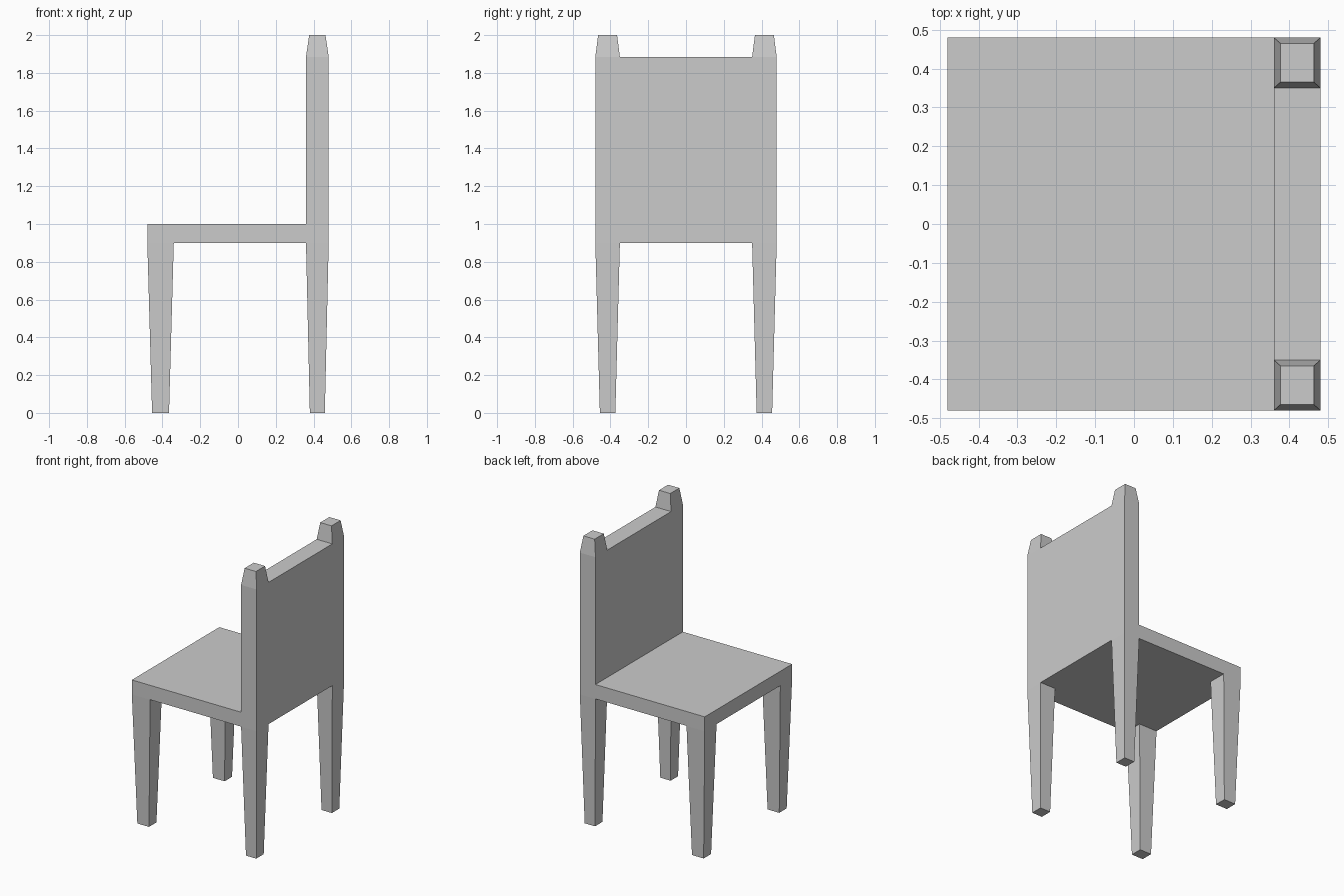
import bpy, bmesh
from mathutils import Vector

if "Cube" in bpy.data.objects:
    bpy.data.objects.remove(bpy.data.objects["Cube"])

XS = (-0.48, -0.34, 0.36, 0.48)
YS = (-0.48, -0.35, 0.35, 0.48)
SEAT_LOW, SEAT_TOP, BACK_TOP, TOP = 0.9, 1.0, 1.885, 2.0

bm = bmesh.new()


def extrude(faces, z, scale=(1, 1)):
    """Extrude faces to height z, scaling the new end about its centre."""
    new = bmesh.ops.extrude_face_region(bm, geom=faces)["geom"]
    verts = [g for g in new if isinstance(g, bmesh.types.BMVert)]
    c = sum((v.co for v in verts), Vector()) / len(verts)
    for v in verts:
        v.co = (c.x + (v.co.x - c.x) * scale[0],
                c.y + (v.co.y - c.y) * scale[1], z)


def face_at(x, y, z):
    """Horizontal face whose centre is nearest the given point."""
    p = Vector((x, y, z))
    flat = [f for f in bm.faces if abs(f.normal.z) > 0.9]
    return min(flat, key=lambda f: (f.calc_center_median() - p).length)


# Seat slab, cut where legs and backrest grow out of it
bmesh.ops.create_cube(bm, size=1)
for v in bm.verts:
    v.co = (v.co.x * 0.96, v.co.y * 0.96, SEAT_TOP if v.co.z > 0 else SEAT_LOW)
for axis, cuts in ((0, XS[1:3]), (1, YS[1:3])):
    for c in cuts:
        no = Vector((axis == 0, axis == 1, 0))
        bmesh.ops.bisect_plane(bm, geom=bm.verts[:] + bm.edges[:] + bm.faces[:],
                               plane_co=no * c, plane_no=no)
bm.normal_update()

# Tapered legs
for y in (-0.415, 0.415):
    extrude([face_at(-0.41, y, SEAT_LOW)], 0, (0.64, 0.63))
    extrude([face_at(0.42, y, SEAT_LOW)], 0, (0.66, 0.63))
    bm.normal_update()

# Backrest panel
extrude([face_at(0.42, y, SEAT_TOP) for y in (-0.415, 0, 0.415)], BACK_TOP)
bm.normal_update()

# Tapered post tips
for y in (-0.415, 0.415):
    extrude([face_at(0.42, y, BACK_TOP)], TOP, (0.72, 0.77))
    bm.normal_update()

# Merge the flat construction faces and finish
bmesh.ops.dissolve_limit(bm, angle_limit=0.005, verts=bm.verts[:], edges=bm.edges[:])
bmesh.ops.recalc_face_normals(bm, faces=bm.faces[:])
mesh = bpy.data.meshes.new("chair")
bm.to_mesh(mesh)
bm.free()
bpy.context.collection.objects.link(bpy.data.objects.new("chair", mesh))
